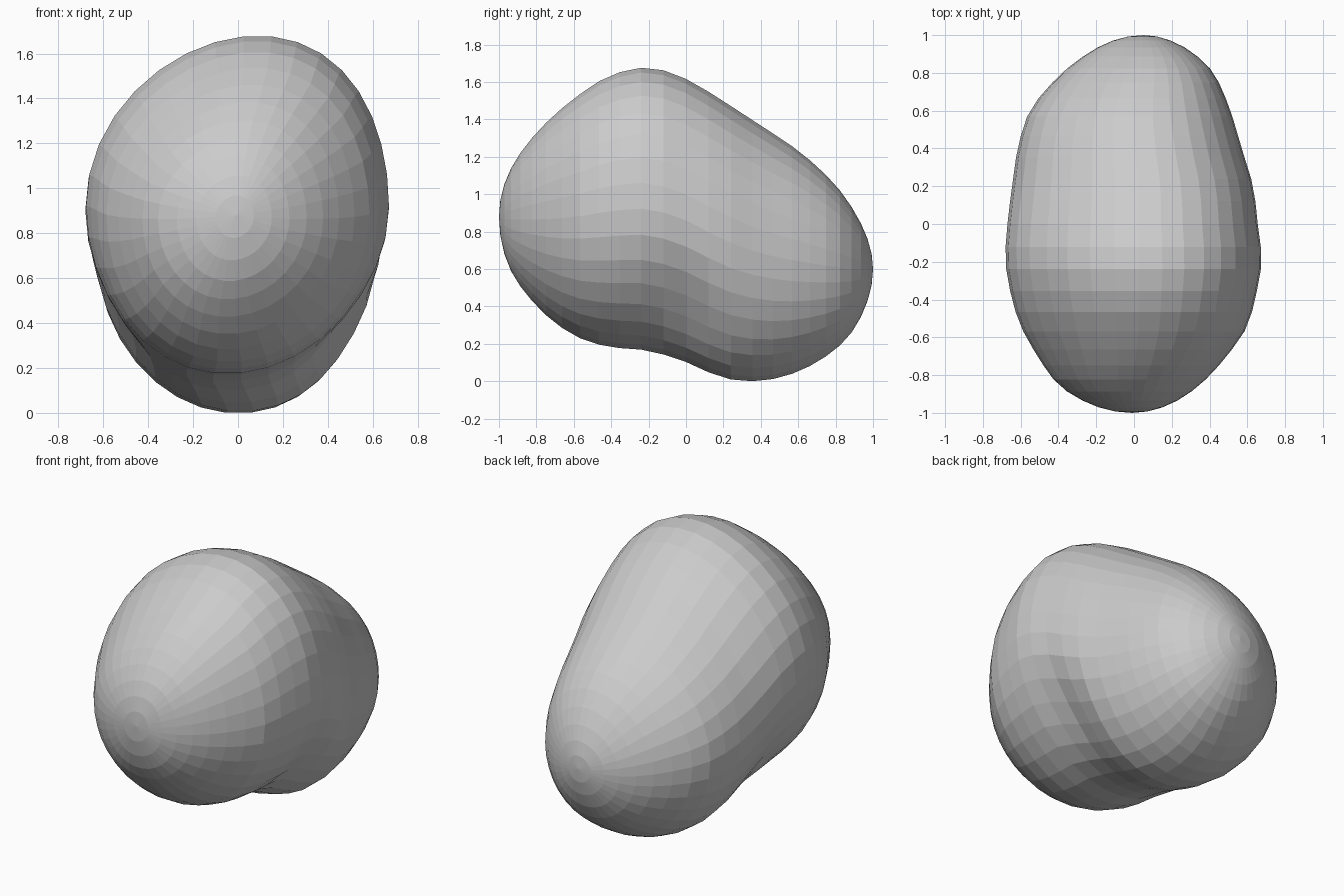
import bpy, bmesh, math

if "Cube" in bpy.data.objects:
    bpy.data.objects.remove(bpy.data.objects["Cube"])

# Cross-section stations along the body: y, top z, bottom z, left x, right x
STATIONS = [
    (-1.0, 0.88, 0.88, -0.01, -0.01),
    (-0.95, 1.11, 0.62, -0.24, 0.20),
    (-0.85, 1.27, 0.46, -0.40, 0.35),
    (-0.7, 1.43, 0.31, -0.51, 0.49),
    (-0.55, 1.55, 0.22, -0.595, 0.595),
    (-0.4, 1.64, 0.18, -0.645, 0.64),
    (-0.2, 1.68, 0.16, -0.68, 0.675),
    (0.0, 1.62, 0.10, -0.67, 0.655),
    (0.2, 1.50, 0.015, -0.645, 0.63),
    (0.4, 1.37, 0.0, -0.615, 0.57),
    (0.6, 1.235, 0.05, -0.55, 0.51),
    (0.8, 1.05, 0.17, -0.38, 0.42),
    (0.9, 0.91, 0.28, -0.25, 0.32),
    (0.96, 0.79, 0.40, -0.14, 0.22),
    (1.0, 0.60, 0.60, 0.05, 0.05),
]
ANGLES = [math.acos(-s[0]) for s in STATIONS]
RINGS, SEGMENTS = 26, 34


def slope(i, c):
    a, b = max(i - 1, 0), min(i + 1, len(STATIONS) - 1)
    return (STATIONS[b][c] - STATIONS[a][c]) / (ANGLES[b] - ANGLES[a])


def sample(angle, c):
    """Smooth cubic interpolation of one station column."""
    i = max(k for k in range(len(ANGLES) - 1) if ANGLES[k] <= angle)
    h = ANGLES[i + 1] - ANGLES[i]
    u = (angle - ANGLES[i]) / h
    return ((2*u**3 - 3*u**2 + 1) * STATIONS[i][c] + (u**3 - 2*u**2 + u) * h * slope(i, c)
            + (3*u**2 - 2*u**3) * STATIONS[i + 1][c] + (u**3 - u**2) * h * slope(i + 1, c))


def section_point(angle, turn):
    y = -math.cos(angle)
    top, bottom, left, right = (sample(angle, c) for c in (1, 2, 3, 4))
    half, wide = (top - bottom) / 2, (right - left) / 2
    t, s = math.sin(turn), math.cos(turn)
    # crease between the two lobes, on the underside flanks
    if t < 0:
        depth = 0.13 if s > 0 else 0.08
        s *= 1 - depth * math.exp(-((y - 0.02) / 0.2) ** 2) * math.sin(math.pi * t * t)
    # lean of the crown and the belly
    if t > 0:
        lean = 0.12
    else:
        lean = -0.06 if y < -0.1 else 0.03 * min(1, (y + 0.1) / 0.3) - 0.06 * max(0, 1 - (y + 0.1) / 0.3)
    x = (left + right) / 2 + wide * s + lean * half * t * t
    return (x, y, (top + bottom) / 2 + half * t)


# Two-lobed body lofted from the sections, with a pole at each end
bm = bmesh.new()
rings = []
for r in range(1, RINGS):
    angle = math.pi * r / RINGS
    rings.append([bm.verts.new(section_point(angle, 2 * math.pi * k / SEGMENTS))
                  for k in range(SEGMENTS)])
front = bm.verts.new((-0.01, -1.0, 0.88))
back = bm.verts.new((0.05, 1.0, 0.60))
for k in range(SEGMENTS):
    n = (k + 1) % SEGMENTS
    bm.faces.new((front, rings[0][k], rings[0][n]))
    bm.faces.new((back, rings[-1][n], rings[-1][k]))
    for a, b in zip(rings, rings[1:]):
        bm.faces.new((a[k], b[k], b[n], a[n]))
bmesh.ops.recalc_face_normals(bm, faces=bm.faces)

mesh = bpy.data.meshes.new("bean_body")
bm.to_mesh(mesh)
bm.free()
body = bpy.data.objects.new("bean_body", mesh)
bpy.context.collection.objects.link(body)
